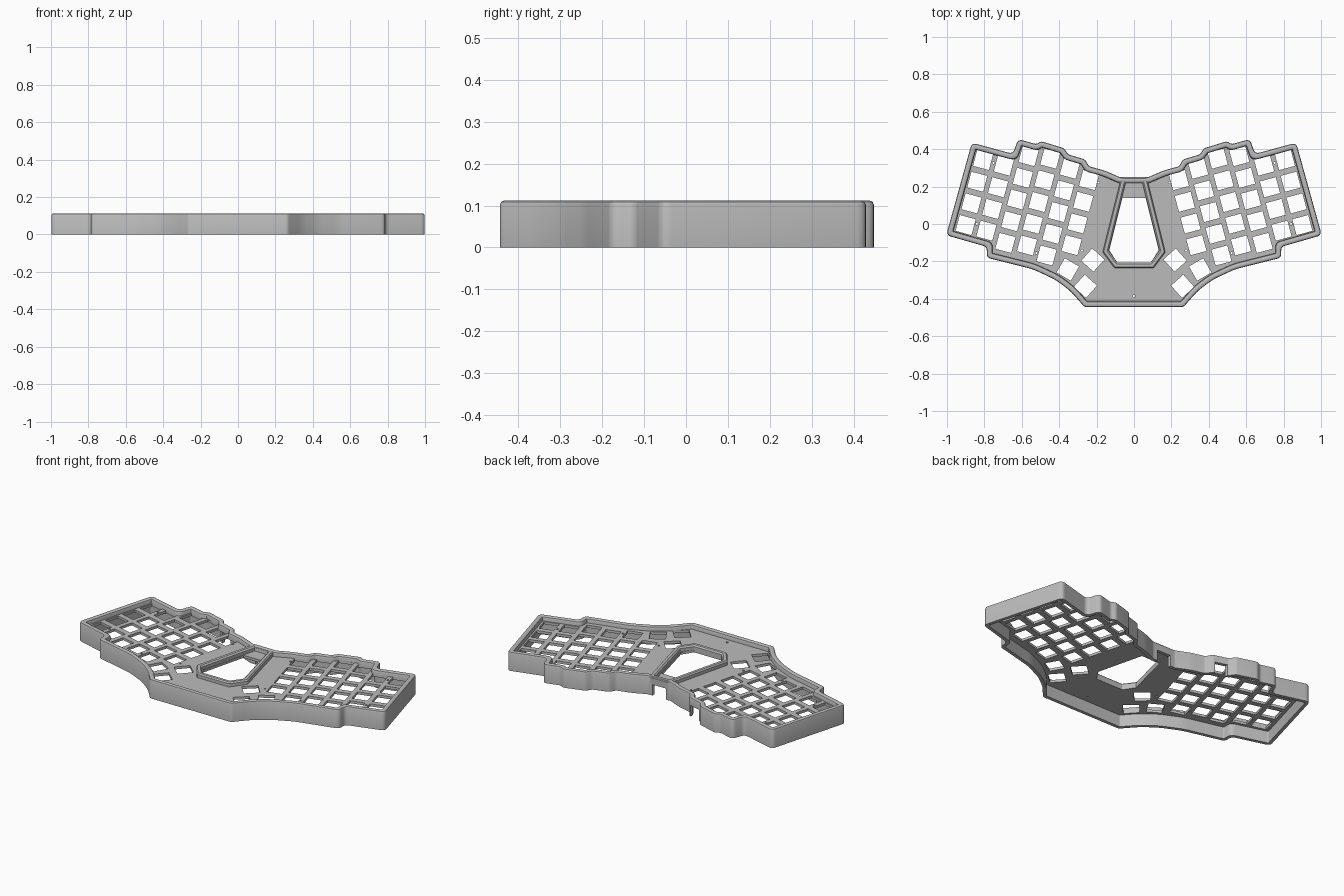
import bpy, bmesh
from math import sin, cos, radians, tan, pi
from mathutils import Vector

if "Cube" in bpy.data.objects:
    bpy.data.objects.remove(bpy.data.objects["Cube"])

grey = bpy.data.materials.new("case_grey")
grey.use_nodes = True
colour = (0.5, 0.5, 0.5, 1)
grey.diffuse_color = colour
grey.node_tree.nodes["Principled BSDF"].inputs["Base Color"].default_value = colour

HEIGHT, COLUMN_PITCH, ROW_PITCH, CUTOUT, TILT = 0.112, 0.115, 0.12, 0.088, radians(15)


def mirrored(half):
    """Close a -x half outline with its mirror image."""
    return [Vector(p) for p in half] + [Vector((-x, y)) for x, y in reversed(half)]


def inset(points, d, radius, steps=5):
    """Move a counter-clockwise outline inwards and round its corners."""
    n = len(points)
    dirs = [(points[(i + 1) % n] - points[i]).normalized() for i in range(n)]
    norms = [Vector((-e.y, e.x)) for e in dirs]
    moved = [points[i] + (norms[i - 1] + norms[i]) * d / (1 + norms[i - 1].dot(norms[i]))
             for i in range(n)]
    out = []
    for i, p in enumerate(moved):
        before, after = moved[i - 1], moved[(i + 1) % n]
        turn = dirs[i - 1].angle_signed(dirs[i])     # negative is convex
        wide = radius * 12 if abs(turn) < 0.4 else radius   # gentle bends get broad curves
        r = max(wide + (d if turn > 0 else -d), 0.004)
        t = min(r * tan(abs(turn) / 2), 0.45 * (p - before).length, 0.45 * (after - p).length)
        a, b = p - dirs[i - 1] * t, p + dirs[i] * t
        for k in range(steps + 1):
            s = k / steps
            out.append(a * (1 - s) ** 2 + p * 2 * s * (1 - s) + b * s * s)
    return out


def finish(name, bm, smooth=True):
    mesh = bpy.data.meshes.new(name)
    bmesh.ops.recalc_face_normals(bm, faces=bm.faces)
    bm.to_mesh(mesh)
    bm.free()
    mesh.materials.clear()
    mesh.materials.append(grey)
    obj = bpy.data.objects.new(name, mesh)
    bpy.context.collection.objects.link(obj)
    if smooth:
        bpy.ops.object.select_all(action="DESELECT")
        obj.select_set(True)
        bpy.context.view_layer.objects.active = obj
        bpy.ops.object.shade_smooth_by_angle(angle=radians(35))
    return obj


def wall(name, outline, profile, radius):
    """Sweep a closed (inset, height) profile round an outline."""
    bm = bmesh.new()
    rings = [[bm.verts.new((p.x, p.y, z)) for p in inset(outline, d, radius)]
             for d, z in profile]
    for a, b in zip(rings, rings[1:] + rings[:1]):
        for i in range(len(a)):
            bm.faces.new((a[i - 1], a[i], b[i], b[i - 1]))
    return finish(name, bm)


def plate(name, loops, low, high):
    """Filled flat plate: the first loop is the edge, the others are holes."""
    curve = bpy.data.curves.new(name, "CURVE")
    curve.dimensions, curve.fill_mode = "2D", "BOTH"
    curve.extrude = (high - low) / 2
    for loop in loops:
        spline = curve.splines.new("POLY")
        spline.points.add(len(loop) - 1)
        spline.use_cyclic_u = True
        for point, p in zip(spline.points, loop):
            point.co = (p.x, p.y, 0, 1)
    temp = bpy.data.objects.new(name + "_curve", curve)
    bpy.context.collection.objects.link(temp)
    bpy.context.view_layer.update()
    mesh = bpy.data.meshes.new_from_object(temp.evaluated_get(bpy.context.evaluated_depsgraph_get()))
    bpy.data.objects.remove(temp)
    bm = bmesh.new()
    bm.from_mesh(mesh)
    bpy.data.meshes.remove(mesh)
    bmesh.ops.remove_doubles(bm, verts=bm.verts, dist=1e-5)
    bmesh.ops.translate(bm, verts=bm.verts, vec=(0, 0, (low + high) / 2))
    for f in bm.faces:
        f.smooth = False
    return finish(name, bm, smooth=False)


def ngon(x, y, r, sides, angle):
    return [Vector((x + r * cos(angle + 2 * pi * k / sides), y + r * sin(angle + 2 * pi * k / sides)))
            for k in range(sides)]


# Case outline, from the back centre round to the front centre
outline = mirrored([
    (-0.075, 0.25), (-0.16, 0.287), (-0.24, 0.308), (-0.262, 0.345), (-0.352, 0.372),
    (-0.374, 0.405), (-0.495, 0.442), (-0.523, 0.427), (-0.62, 0.454), (-0.647, 0.375),
    (-0.867, 0.435), (-1.004, -0.06), (-0.787, -0.122), (-0.787, -0.18), (-0.54, -0.242),
    (-0.42, -0.298), (-0.34, -0.358), (-0.265, -0.444)])
rim_outline = mirrored([(-0.068, 0.25), (-0.168, -0.15), (-0.105, -0.235)])

# Outer wall with a rounded top edge
outer_wall = wall("outer_wall", outline, [
    (0, 0), (0, 0.102), (0.003, 0.109), (0.01, HEIGHT), (0.021, HEIGHT),
    (0.028, 0.108), (0.031, 0.1), (0.031, 0.072), (0.02, 0.072), (0.02, 0)], 0.028)

# Raised rim round the centre window
top = HEIGHT - 0.0006
wall("window_rim", rim_outline, [
    (0, 0.072), (0, 0.104), (0.006, top), (0.022, top), (0.03, 0.104), (0.03, 0.072)], 0.012)

# Key cutouts: staggered columns, then the thumb keys
keys = []
across, up = Vector((cos(TILT), -sin(TILT))), Vector((sin(TILT), cos(TILT)))
first = Vector((-0.807, 0.342))
columns = [(0, 4), (0, 4), (0.083, 5), (0.10, 5), (0.075, 5), (0.043, 4)]
for c, (stagger, rows) in enumerate(columns):
    for r in range(rows):
        p = first + across * COLUMN_PITCH * c + up * (stagger - ROW_PITCH * r)
        keys.append((p.x, p.y, -TILT))
keys += [(-0.354, -0.243, radians(-30)), (-0.26, -0.333, radians(-42)), (-0.22, -0.193, radians(-42))]

holes = []
for side in (1, -1):
    for x, y, angle in keys:
        holes.append(ngon(side * x, y, CUTOUT / 2 ** 0.5, 4, side * angle + pi / 4))
    # Screw holes
    for x, y in [(-0.752, 0.327), (-0.84, 0.0), (-0.19, 0.222), (-0.277, -0.142), (-0.522, -0.155)]:
        holes.append(ngon(side * x, y, 0.006, 10, 0))
holes.append(ngon(0, -0.385, 0.007, 10, 0))

# Centre window, leaving a tab of plate at its back
holes.append(mirrored([(-0.062, 0.14), (-0.132, -0.14), (-0.09, -0.205)]))
plate("key_plate", [inset(outline, 0.022, 0.028)] + holes, 0.07, 0.085)

# Connector openings in the back wall
for x, y, width in [(0, 0.25, 0.09), (-0.31, 0.358, 0.07)]:
    bm = bmesh.new()
    bmesh.ops.create_cube(bm, size=1)
    bmesh.ops.scale(bm, verts=bm.verts, vec=(width, 0.12, 0.12))
    bmesh.ops.translate(bm, verts=bm.verts, vec=(x, y, 0.005))
    cutter = finish("connector_cutter", bm, smooth=False)
    cutter.hide_render = True
    cut = outer_wall.modifiers.new("connector_opening", "BOOLEAN")
    cut.object, cut.solver = cutter, "EXACT"
    bpy.context.view_layer.objects.active = outer_wall
    bpy.ops.object.modifier_apply(modifier=cut.name)
    bpy.data.objects.remove(cutter)
